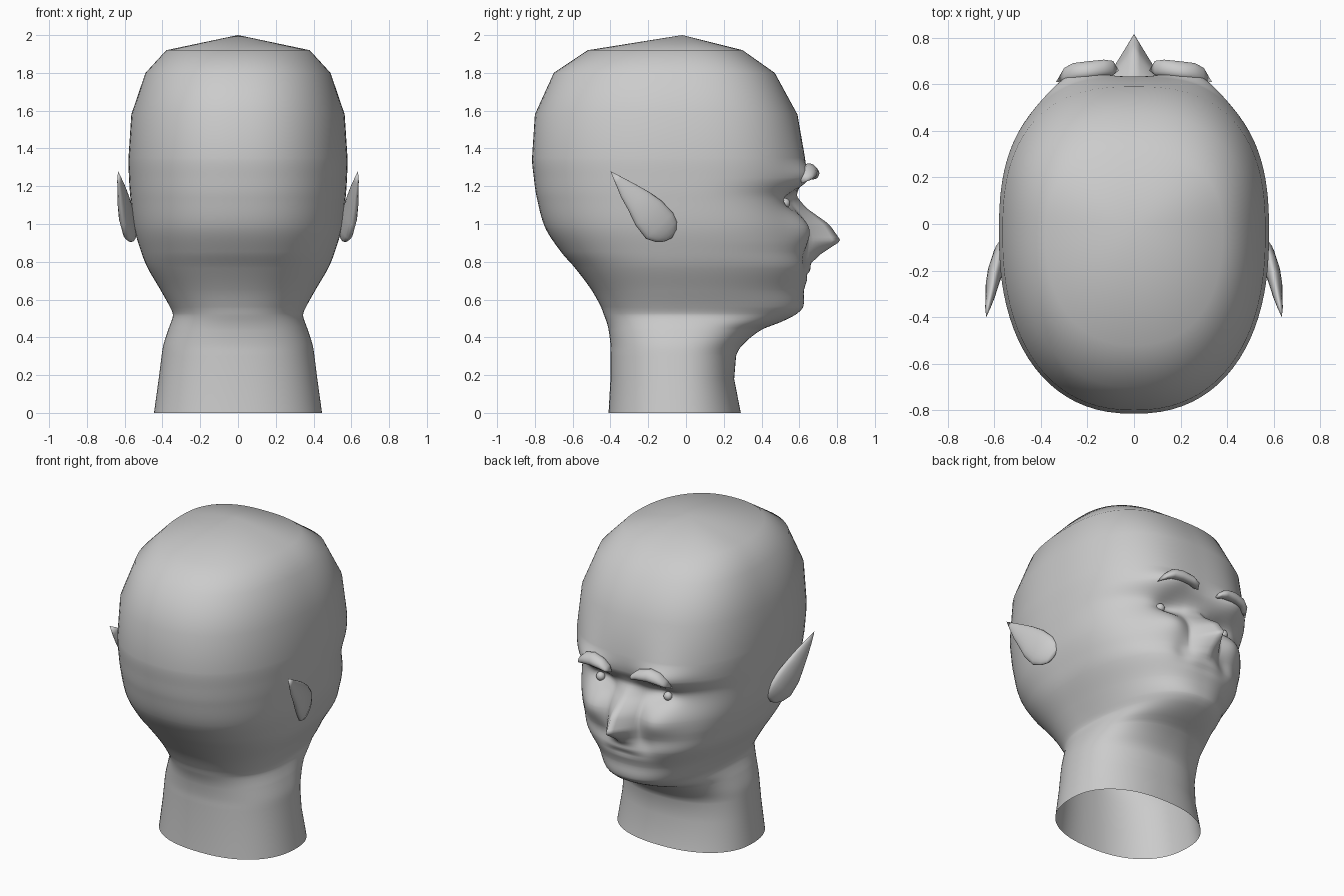
import bpy
import math
from mathutils import Vector

cube = bpy.data.objects.get("Cube")
if cube:
    bpy.data.objects.remove(cube)

skin = bpy.data.materials.new("plain grey")
skin.use_nodes = True
grey = (.6, .6, .6, 1)
skin.diffuse_color = grey
skin.node_tree.nodes["Principled BSDF"].inputs["Base Color"].default_value = grey

MID = -.04      # depth of the widest line of the head
# head rings: height, half width, back depth, front depth
RINGS = [
    (0, .445, -.41, .29), (.18, .42, -.4, .255), (.3, .405, -.4, .265),
    (.36, .395, -.4, .3), (.44, .37, -.41, .4), (.48, .355, -.42, .5),
    (.52, .345, -.435, .58), (.56, .36, -.45, .62), (.65, .41, -.5, .625),
    (.77, .48, -.59, .66), (.85, .512, -.66, .64), (.98, .55, -.745, .615),
    (1.14, .57, -.79, .575), (1.24, .577, -.805, .625), (1.35, .58, -.815, .63),
    (1.58, .565, -.8, .59), (1.8, .49, -.7, .47), (1.92, .38, -.52, .3),
]
# forward push of the nose by height
NOSE = [(.79, 0), (.84, .07), (.91, .19), (1, .145), (1.08, .06), (1.15, .01), (1.2, 0)]


def lerp_rows(rows, z):
    """Interpolate the columns of a table linearly."""
    for low, high in zip(rows, rows[1:]):
        if z <= high[0]:
            t = (z - low[0]) / (high[0] - low[0])
            return [a + (b - a) * t for a, b in zip(low, high)][1:]
    return rows[-1][1:]


def smooth_rows(rows, z):
    """Interpolate the columns of a table along a smooth curve through its rows."""
    k = max(i for i in range(len(rows) - 1) if rows[i][0] <= z)
    low, high = rows[k], rows[k + 1]
    before, after = rows[max(k - 1, 0)], rows[min(k + 2, len(rows) - 1)]
    span = high[0] - low[0]
    t = (z - low[0]) / span
    s = 1 - t
    values = []
    for o, a, b, p in list(zip(before, low, high, after))[1:]:
        slope_a = (b - o) / (high[0] - before[0]) * span
        slope_b = (p - a) / (after[0] - low[0]) * span
        values.append((1 + 2 * t) * s * s * a + t * s * s * slope_a
                      + t * t * (3 - 2 * t) * b - t * t * s * slope_b)
    return values


def bump(x, z, cx, cz, sx, sz):
    return math.exp(-((abs(x) - cx) / sx) ** 2 - ((z - cz) / sz) ** 2)


def face_relief(x, z):
    """Forward push of the nose, cheeks, brow ridge, lips and eye sockets."""
    nose = 0
    if NOSE[0][0] < z < NOSE[-1][0]:
        nose = lerp_rows(NOSE, z)[0] * max(0, 1 - abs(x) / .11)
    return (nose
            + .06 * bump(x, z, .23, .97, .12, .1)
            + .055 * bump(x, z, .26, 1.25, .13, .07)
            - .05 * bump(x, z, .2, 1.12, .09, .05)
            - .02 * bump(x, z, .15, .8, .06, .06)
            - .012 * bump(x, z, 0, .73, .12, .015))


def front_power(z):
    return 2.25 + .3 * min(1, max(0, (z - .5) / .4))


def front_y(x, z):
    width, _, front = smooth_rows(RINGS, z)
    p = front_power(z)
    return MID + (front - MID) * (1 - (abs(x) / width) ** p) ** (1 / p) + face_relief(x, z)


def ring(z, count=128):
    """One horizontal slice, with points gathered towards the face."""
    width, back, front = smooth_rows(RINGS, z)
    points = []
    for i in range(count):
        t = math.tau * i / count - math.pi
        a = t - .6 * math.sin(t)
        s, c = math.sin(a), math.cos(a)
        p = front_power(z) if c > 0 else 2.3
        x = width * math.copysign(abs(s) ** (2 / p), s)
        reach = front - MID if c > 0 else MID - back
        y = MID + reach * math.copysign(abs(c) ** (2 / p), c)
        if c > 0:
            y += face_relief(x, z) * min(1, c * 2)
        points.append(Vector((x, y, z)))
    return points


def skin_rings(name, rings, start=None, end=None):
    """Bridge equal rings into a smooth surface, closing ends at given points."""
    n = len(rings[0])
    verts = [p for r in rings for p in r]
    faces = []
    for k in range(len(rings) - 1):
        for i in range(n):
            j = (i + 1) % n
            faces.append((k * n + i, k * n + j, k * n + n + j, k * n + n + i))
    for tip, base in ((start, 0), (end, (len(rings) - 1) * n)):
        if tip is None:
            continue
        verts.append(Vector(tip))
        faces += [(base + i, base + (i + 1) % n, len(verts) - 1) for i in range(n)]
    mesh = bpy.data.meshes.new(name)
    mesh.from_pydata(verts, [], faces)
    mesh.materials.append(skin)
    obj = bpy.data.objects.new(name, mesh)
    bpy.context.collection.objects.link(obj)
    # make the normals face outwards
    bpy.ops.object.select_all(action='DESELECT')
    obj.select_set(True)
    bpy.context.view_layer.objects.active = obj
    bpy.ops.object.mode_set(mode='EDIT')
    bpy.ops.mesh.select_all(action='SELECT')
    bpy.ops.mesh.normals_make_consistent(inside=False)
    bpy.ops.object.mode_set(mode='OBJECT')
    bpy.ops.object.shade_smooth()


def oval(center, u, v, count=20):
    return [center + u * math.cos(math.tau * i / count) + v * math.sin(math.tau * i / count)
            for i in range(count)]


# head and neck: fine slices over the face, plain rings elsewhere
heights = {row[0] for row in RINGS}
heights |= {round(.3 + .015 * i, 3) for i in range(70)}
skin_rings("head", [ring(z) for z in sorted(heights)], end=(0, -.02, 2))

# ear sections from lobe to point: x, y, z, half width, half thickness
EAR = [(.553, -.085, .94, .05, .015), (.562, -.105, .96, .08, .025),
       (.575, -.14, .99, .1, .033), (.595, -.2, 1.06, .095, .033),
       (.608, -.255, 1.125, .072, .028), (.616, -.305, 1.175, .052, .02),
       (.627, -.355, 1.23, .025, .012)]
# brow sections from inner to outer end: x, y, z, half height, half depth
BROW = [(.09, .67, 1.255, .018, .03), (.13, .67, 1.275, .03, .034),
       (.2, .662, 1.285, .036, .034), (.26, .655, 1.275, .032, .034),
       (.3, .64, 1.25, .02, .03)]

for side, label in ((1, "left"), (-1, "right")):
    # pointed ear, tilted so its rear edge stands away from the head
    wide = Vector((-side * .15, .72, .68))
    thick = Vector((side, .1, .1))
    sections = [oval(Vector((side * x, y, z)), wide * w, thick * t) for x, y, z, w, t in EAR]
    skin_rings(label + "_ear", sections, (side * .55, -.075, .925), (side * .635, -.4, 1.28))

    # arched eyebrow, leaning back against the forehead
    up, out = Vector((0, -.4, 1)), Vector((0, 1, .1))
    sections = [oval(Vector((side * x, y, z)), up * h, out * d) for x, y, z, h, d in BROW]
    skin_rings(label + "_eyebrow", sections, (side * .065, .66, 1.235), (side * .335, .61, 1.215))

    # small eye set in its socket
    x, z = .24, 1.11
    bpy.ops.mesh.primitive_uv_sphere_add(segments=20, ring_count=12, radius=.027,
                                         location=(side * x, front_y(x, z) + .005, z))
    eye = bpy.context.object
    eye.name = label + "_eye"
    eye.data.materials.append(skin)
    bpy.ops.object.shade_smooth()
